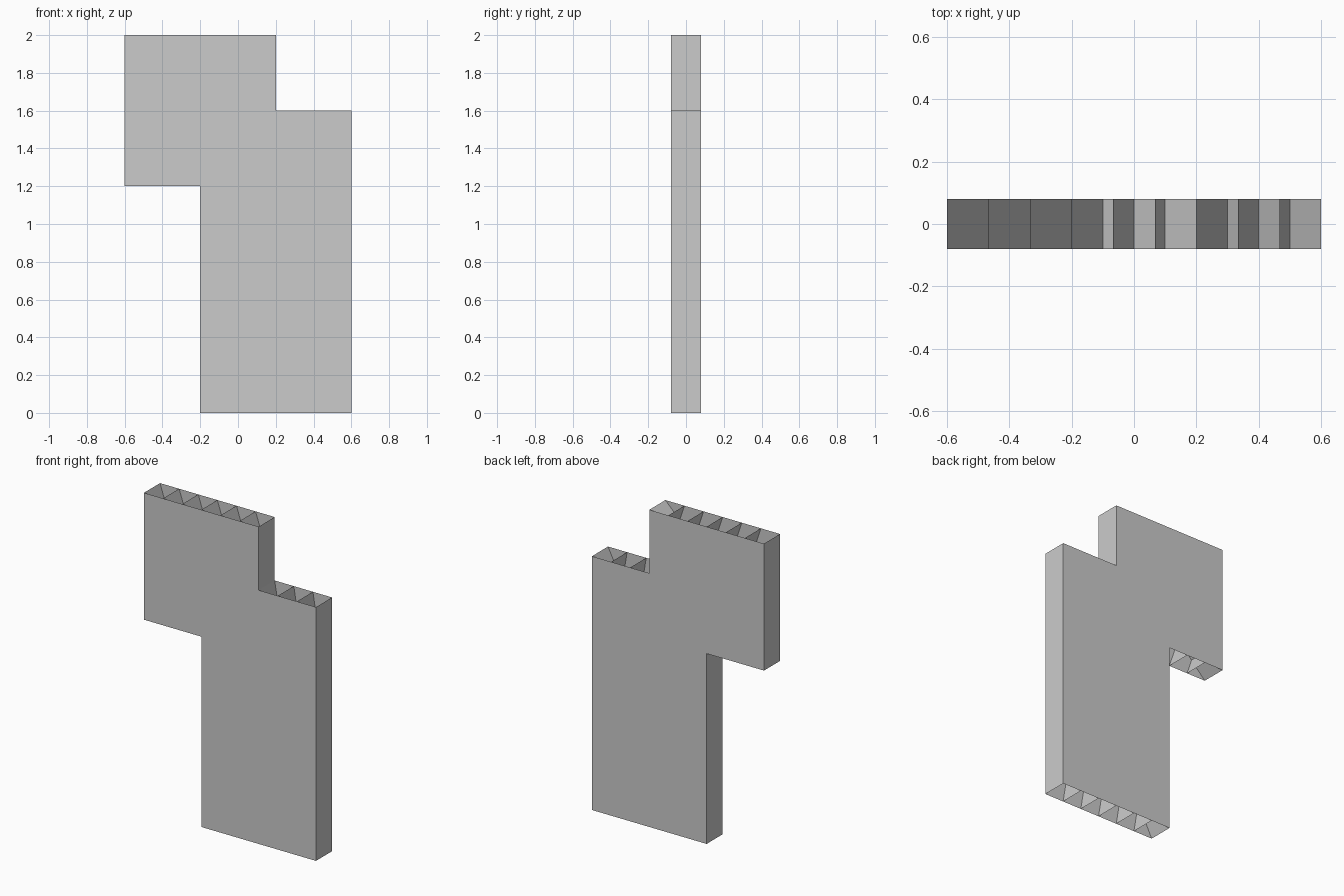
import bpy

if "Cube" in bpy.data.objects:
    bpy.data.objects.remove(bpy.data.objects["Cube"])

D = 0.08  # half thickness of the panel


def make(name, verts, faces):
    mesh = bpy.data.meshes.new(name)
    mesh.from_pydata(verts, [], faces)
    mesh.update()
    obj = bpy.data.objects.new(name, mesh)
    bpy.context.collection.objects.link(obj)
    return obj


def plates(name, lines):
    """Thin plates: each x-z line is stretched across the panel thickness."""
    verts, faces = [], []
    for (x0, z0), (x1, z1) in lines:
        n = len(verts)
        verts += [(x0, -D, z0), (x1, -D, z1), (x1, D, z1), (x0, D, z0)]
        faces.append((n, n + 1, n + 2, n + 3))
    return make(name, verts, faces)


# Front and back sheets share one stepped outline
outline = [(-0.2, 0), (0.6, 0), (0.6, 1.6), (0.2, 1.6),
           (0.2, 2), (-0.6, 2), (-0.6, 1.2), (-0.2, 1.2)]
make("front_sheet", [(x, -D, z) for x, z in outline], [tuple(range(8))])
make("back_sheet", [(x, D, z) for x, z in outline], [tuple(reversed(range(8)))])

# Upright side walls; the horizontal ends stay open
plates("side_walls", [((0.6, 0), (0.6, 1.6)), ((0.2, 1.6), (0.2, 2)),
                      ((-0.6, 2), (-0.6, 1.2)), ((-0.2, 1.2), (-0.2, 0))])


def core(name, x0, x1, z0, z1):
    """Parallel slanted ribs, clipped to the block, crossed by one diagonal."""
    w, h = x1 - x0, z1 - z0
    pitch, lean = w / 6, w / 3
    lines = [((x0, z0), (x1, z1))]
    for i in range(-1, 6):
        top = x0 + i * pitch
        t0 = max(0, (x0 - top) / lean)
        t1 = min(1, (x1 - top) / lean)
        lines.append(((top + lean * t0, z1 - h * t0),
                      (top + lean * t1, z1 - h * t1)))
    plates(name, lines)


# Inner ribs of the two overlapping blocks
core("upper_ribs", -0.6, 0.2, 1.2, 2.0)
core("lower_ribs", -0.2, 0.6, 0.0, 1.6)
